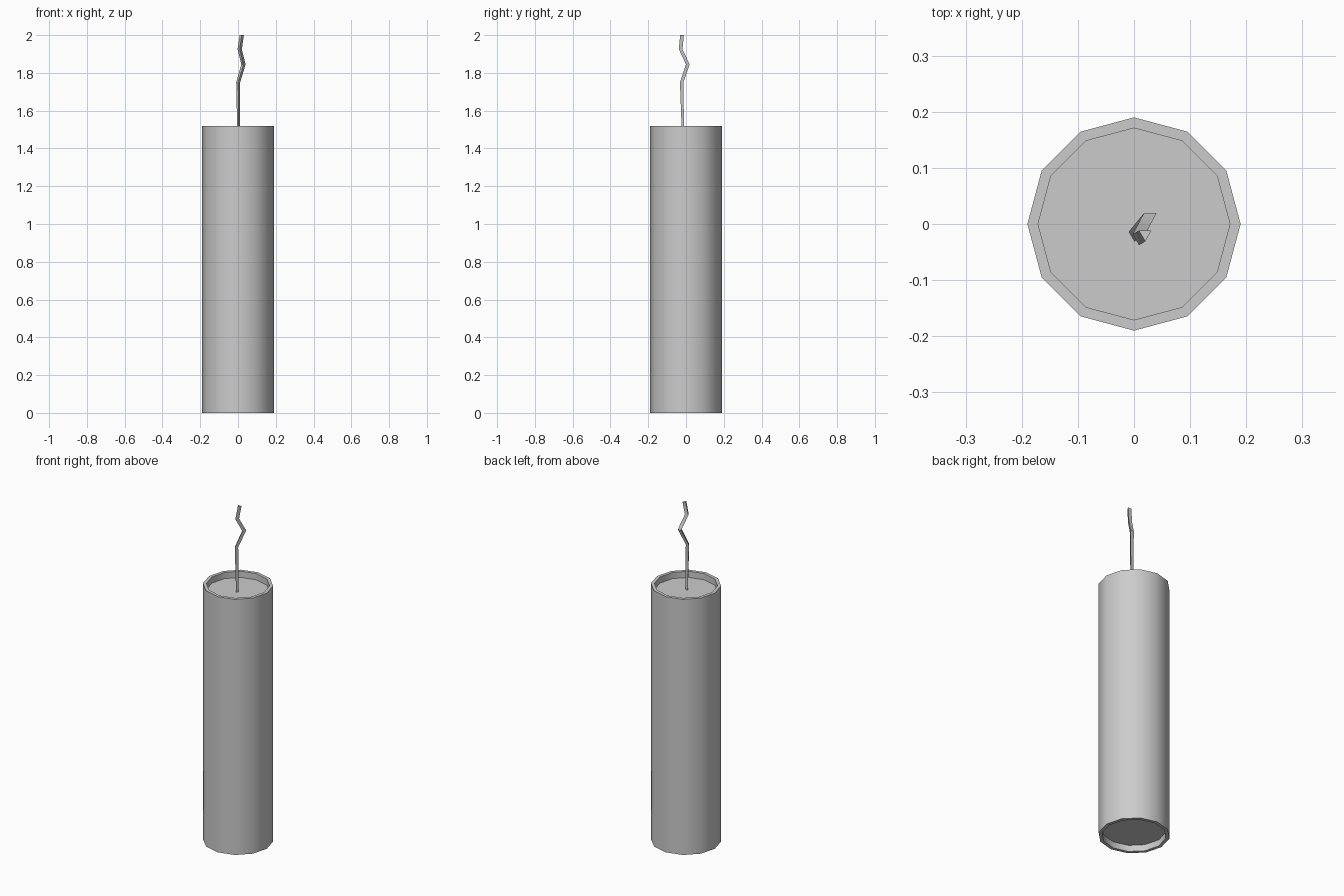
import bpy, bmesh
from math import cos, sin, pi, radians

default = bpy.data.objects.get("Cube")
if default:
    bpy.data.objects.remove(default, do_unlink=True)


def make_material(name, color):
    mat = bpy.data.materials.new(name)
    mat.use_nodes = True
    mat.diffuse_color = color
    mat.node_tree.nodes["Principled BSDF"].inputs["Base Color"].default_value = color
    return mat


def skin_rings(name, rings, sides, turn, mat):
    """Join rings of (x, y, z, radius) into a tube with capped ends."""
    bm = bmesh.new()
    loops = []
    for x, y, z, r in rings:
        angles = [turn + 2 * pi * i / sides for i in range(sides)]
        loops.append([bm.verts.new((x + r * cos(a), y + r * sin(a), z)) for a in angles])
    for low, high in zip(loops, loops[1:]):
        for i in range(sides):
            j = (i + 1) % sides
            bm.faces.new((low[i], low[j], high[j], high[i]))
    bm.faces.new(loops[0][::-1])
    bm.faces.new(loops[-1])
    bmesh.ops.recalc_face_normals(bm, faces=bm.faces)
    mesh = bpy.data.meshes.new(name)
    bm.to_mesh(mesh)
    bm.free()
    mesh.materials.append(mat)
    obj = bpy.data.objects.new(name, mesh)
    bpy.context.collection.objects.link(obj)
    bpy.ops.object.select_all(action='DESELECT')
    obj.select_set(True)
    bpy.context.view_layer.objects.active = obj
    bpy.ops.object.shade_smooth_by_angle(angle=radians(40))
    return obj


grey = make_material("light grey", (0.6, 0.6, 0.6, 1))

# Tube body with a shallow recess at each end
height, outer, inner, recess = 1.52, 0.19, 0.171, 0.037
profile = [(inner, recess), (inner, 0), (outer, 0),
           (outer, height), (inner, height), (inner, height - recess)]
skin_rings("tube_body", [(0, 0, z, r) for r, z in profile], 12, 0, grey)

# Crooked three-sided fuse rising from the upper recess
fuse_path = [(0.003, -0.014, height - recess - 0.005, 0.008),
             (0.001, -0.02, 1.75, 0.012),
             (0.029, 0.013, 1.845, 0.013),
             (0.009, -0.025, 1.925, 0.013),
             (0.02, -0.018, 2.0, 0.013)]
skin_rings("fuse", fuse_path, 3, radians(30), grey)
